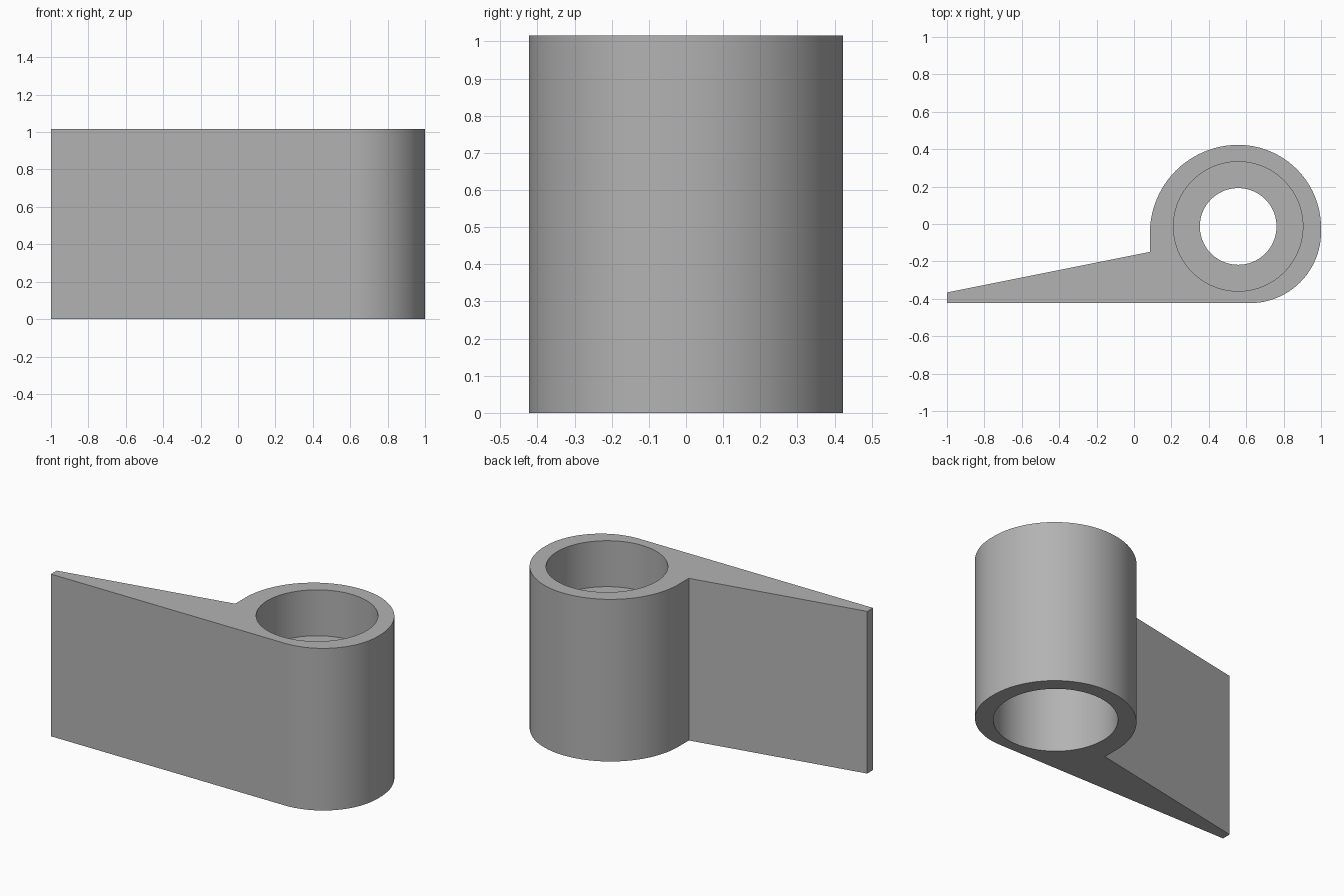
import bpy, bmesh, math

cube = bpy.data.objects.get("Cube")
if cube:
    bpy.data.objects.remove(cube)

HEIGHT = 1.016
BORE = (0.557, -0.013)

grey = bpy.data.materials.new("plain grey")
grey.use_nodes = True
colour = (0.45, 0.45, 0.45, 1)
grey.diffuse_color = colour
grey.node_tree.nodes["Principled BSDF"].inputs["Base Color"].default_value = colour


def arc(cx, cy, rx, ry, start, end, steps=24):
    """Points of an elliptical arc, angles in degrees."""
    angles = [math.radians(start + (end - start) * i / steps) for i in range(steps + 1)]
    return [(cx + rx * math.cos(a), cy + ry * math.sin(a)) for a in angles]


def new_object(name, bm):
    bmesh.ops.recalc_face_normals(bm, faces=bm.faces)
    mesh = bpy.data.meshes.new(name)
    bm.to_mesh(mesh)
    bm.free()
    mesh.materials.append(grey)
    obj = bpy.data.objects.new(name, mesh)
    bpy.context.collection.objects.link(obj)
    return obj


# Tapered leaf and rounded barrel as one extruded outline
outline = [(-1, -0.423)]
outline += arc(0.62, -0.043, 0.38, 0.38, -90, 0)
outline += arc(0.557, -0.02, 0.443, 0.443, 0, 90)
outline += arc(0.557, -0.049, 0.472, 0.472, 90, 180)[1:]
outline += [(0.085, -0.149), (-1, -0.366)]
bm = bmesh.new()
base = bm.faces.new([bm.verts.new((x, y, 0)) for x, y in outline])
top = bmesh.ops.extrude_face_region(bm, geom=[base])["geom"]
bmesh.ops.translate(bm, vec=(0, 0, HEIGHT),
                    verts=[v for v in top if isinstance(v, bmesh.types.BMVert)])
bracket = new_object("leaf_and_barrel", bm)

# Stepped bore: wide from both ends, with a narrow collar between
profile = [(0, -0.1), (0.346, -0.1), (0.346, 0.6), (0.205, 0.6),
           (0.205, 0.728), (0.346, 0.728), (0.346, 1.2), (0, 1.2)]
bm = bmesh.new()
verts = [bm.verts.new((BORE[0] + r, BORE[1], z)) for r, z in profile]
edges = [bm.edges.new(pair) for pair in zip(verts, verts[1:])]
bmesh.ops.spin(bm, geom=verts + edges, cent=(*BORE, 0), axis=(0, 0, 1),
               angle=math.tau, steps=96)
bmesh.ops.remove_doubles(bm, verts=bm.verts, dist=0.0005)
cutter = new_object("bore_cutter", bm)
cutter.hide_render = True

# Cut the bore, then smooth the curved walls
bpy.ops.object.select_all(action="DESELECT")
bracket.select_set(True)
bpy.context.view_layer.objects.active = bracket
cut = bracket.modifiers.new("bore", "BOOLEAN")
cut.operation = "DIFFERENCE"
cut.solver = "EXACT"
cut.object = cutter
bpy.ops.object.modifier_apply(modifier=cut.name)
bpy.data.objects.remove(cutter)
bpy.ops.object.shade_smooth_by_angle(angle=math.radians(30))
